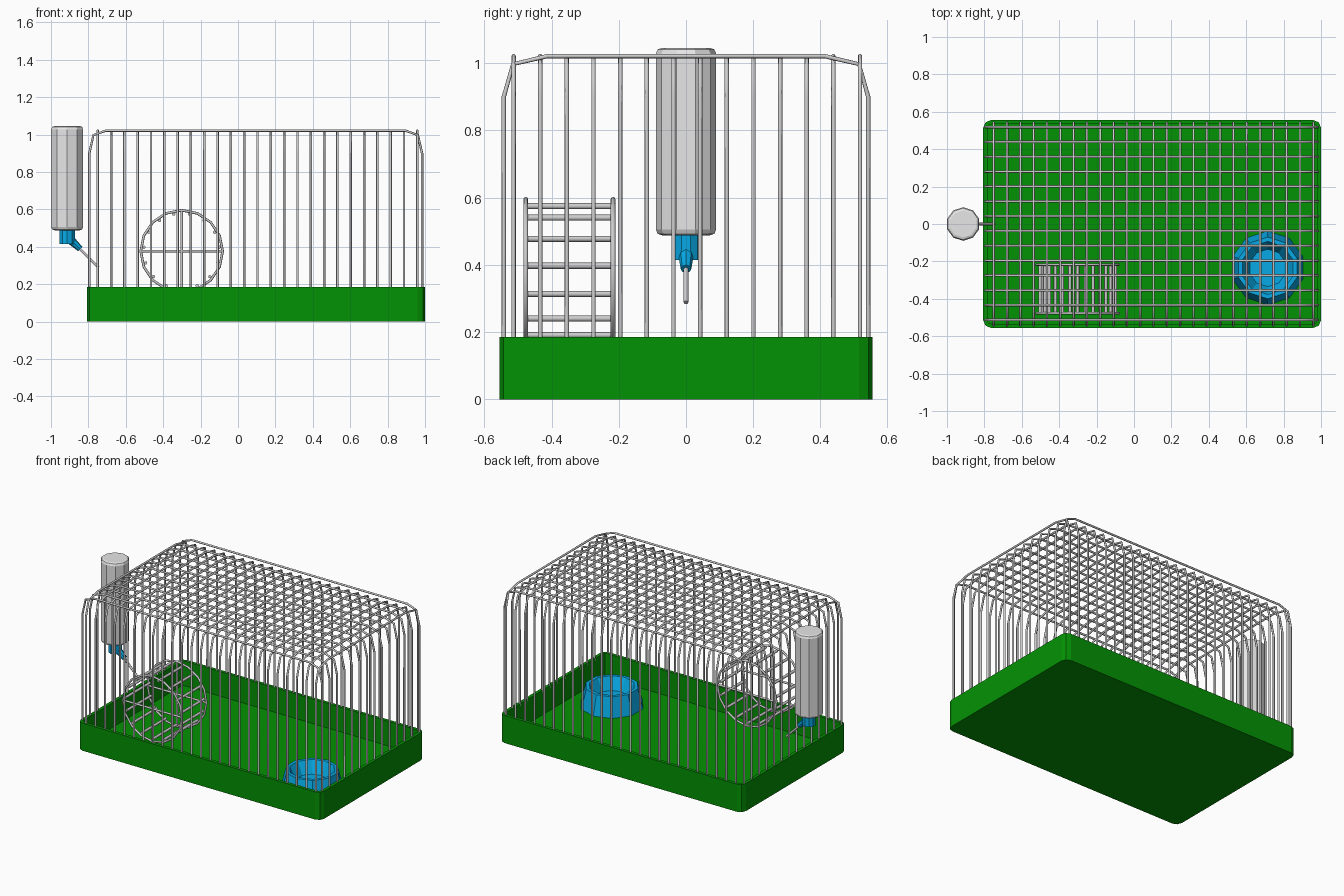
import bpy, bmesh, math
from mathutils import Vector, Matrix

if "Cube" in bpy.data.objects:
    bpy.data.objects.remove(bpy.data.objects["Cube"])


def material(name, rgb):
    m = bpy.data.materials.new(name)
    m.diffuse_color = (*rgb, 1)
    m.use_nodes = True
    m.node_tree.nodes["Principled BSDF"].inputs["Base Color"].default_value = m.diffuse_color
    return m


GREEN = material("tray green", (0.001, 0.29, 0.001))
WIRE = material("wire grey", (0.62, 0.61, 0.62))
BOTTLE = material("bottle grey", (0.8, 0.8, 0.8))
BLUE = material("bright blue", (0.002, 0.40, 0.79))


def mesh_object(name, bm, mat):
    bmesh.ops.recalc_face_normals(bm, faces=bm.faces)
    me = bpy.data.meshes.new(name)
    bm.to_mesh(me)
    bm.free()
    me.materials.append(mat)
    ob = bpy.data.objects.new(name, me)
    bpy.context.collection.objects.link(ob)
    return ob


def wires(name, paths, radius, mat, closed=False):
    """One curve object made of many round wires."""
    cu = bpy.data.curves.new(name, 'CURVE')
    cu.dimensions = '3D'
    cu.bevel_depth = radius
    cu.bevel_resolution = 2
    cu.use_fill_caps = True
    for path in paths:
        sp = cu.splines.new('POLY')
        sp.points.add(len(path) - 1)
        for pt, co in zip(sp.points, path):
            pt.co = (*co, 1)
        sp.use_cyclic_u = closed
        sp.use_smooth = True
    cu.materials.append(mat)
    ob = bpy.data.objects.new(name, cu)
    bpy.context.collection.objects.link(ob)
    return ob


def lathe(name, profile, mat, matrix, sides=10):
    """Faceted solid from (radius, height) pairs, capped at both ends."""
    bm = bmesh.new()
    rings = []
    for r, z in profile:
        ring = []
        for i in range(sides):
            a = math.pi / 2 + 2 * math.pi * i / sides
            ring.append(bm.verts.new((r * math.cos(a), r * math.sin(a), z)))
        rings.append(ring)
    for lo, hi in zip(rings, rings[1:]):
        for i in range(sides):
            j = (i + 1) % sides
            bm.faces.new((lo[i], lo[j], hi[j], hi[i]))
    bm.faces.new(rings[0][::-1])
    bm.faces.new(rings[-1])
    bm.transform(matrix)
    return mesh_object(name, bm, mat)


# Tray: box with rounded corners and a sunken floor
X0, X1, Y, H = -0.806, 1.0, 0.555, 0.185
bm = bmesh.new()
bmesh.ops.create_cube(bm, size=1)
bmesh.ops.scale(bm, vec=(X1 - X0, 2 * Y, H), verts=bm.verts)
bmesh.ops.translate(bm, vec=((X0 + X1) / 2, 0, H / 2), verts=bm.verts)
upright = [e for e in bm.edges if abs(e.verts[0].co.z - e.verts[1].co.z) > 0.1]
bmesh.ops.bevel(bm, geom=upright, offset=0.04, segments=2, profile=0.5, affect='EDGES')
bm.normal_update()
top = [f for f in bm.faces if f.normal.z > 0.9]
bmesh.ops.inset_region(bm, faces=top, thickness=0.022)
ext = bmesh.ops.extrude_face_region(bm, geom=top)
bmesh.ops.delete(bm, geom=top, context='FACES_ONLY')
down = [v for v in ext['geom'] if isinstance(v, bmesh.types.BMVert)]
bmesh.ops.translate(bm, vec=(0, 0, 0.02 - H), verts=down)
mesh_object("tray", bm, GREEN)


# Cage bars: arched wires running both ways
def arch(lo, hi, mid, shoulder):
    left = [(0, 0.17), (0, 0.90), (mid, 0.997), (shoulder, 1.021)]
    return [(lo + d, z) for d, z in left] + [(hi - d, z) for d, z in reversed(left)]


across = [[(-0.75 + 0.0712 * i, y, z) for y, z in arch(-0.542, 0.542, 0.027, 0.13)]
          for i in range(25)]
along = [[(x, -0.513 + 0.0793 * i, z) for x, z in arch(-0.795, 0.984, 0.022, 0.09)]
         for i in range(14)]
wires("cage_bars_across", across, 0.0065, WIRE)
wires("cage_bars_along", along, 0.0065, WIRE)

# Exercise wheel: two rings with spokes and rungs
WX, WZ, WR = -0.301, 0.376, 0.219
SIDES_Y = (-0.477, -0.217)


def on_wheel(deg, r, y):
    a = math.radians(deg)
    return (WX + r * math.cos(a), y, WZ + r * math.sin(a))


wires("wheel_rings", [[on_wheel(22.5 * i, WR, y) for i in range(16)] for y in SIDES_Y],
      0.007, WIRE, closed=True)
wires("wheel_rungs", [[on_wheel(78 + 24 * i, 0.203, y) for y in SIDES_Y] for i in range(15)],
      0.009, WIRE)
wires("wheel_spokes", [[on_wheel(a, WR, y), on_wheel(a + 180, WR, y)]
                       for y in SIDES_Y for a in (0, 90)], 0.007, WIRE)

# Water bottle, cap, nozzle and drinking tube
BX = -0.9135
at_bottle = Matrix.Translation((BX, 0, 0))
lathe("bottle", [(0.072, 0.488), (0.084, 0.492), (0.09, 0.505),
                 (0.09, 1.028), (0.084, 1.041), (0.072, 1.045)], BOTTLE, at_bottle)
lathe("bottle_cap", [(0.043, 0.415), (0.043, 0.49)], BLUE, at_bottle)
start, end = Vector((-0.91, 0, 0.45)), Vector((-0.843, 0, 0.388))
aim = (end - start).to_track_quat('Z', 'Y').to_matrix().to_4x4()
lathe("bottle_nozzle", [(0.026, 0), (0.016, (end - start).length)], BLUE,
      Matrix.Translation(start) @ aim, sides=8)
wires("drinking_tube", [[(-0.855, 0, 0.398), (-0.745, 0, 0.288)]], 0.007, WIRE)

# Food bowl: sloped outside, hollow inside
lathe("food_bowl", [(0.198, 0.018), (0.165, 0.15), (0.142, 0.15), (0.10, 0.07)],
      BLUE, Matrix.Translation((0.715, -0.235, 0)))
